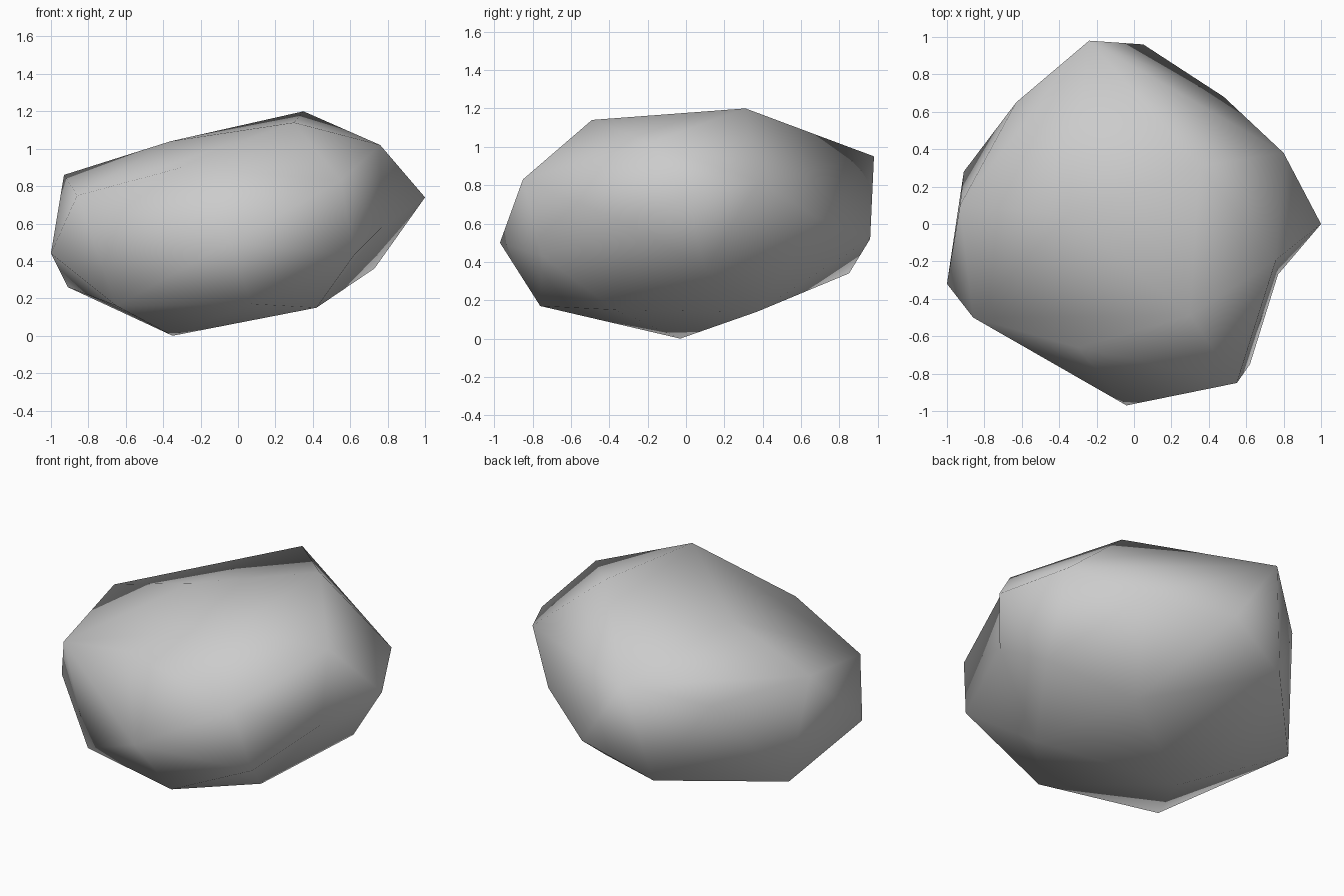
import bpy
import bmesh
from mathutils import Vector

# Remove the default object
default_cube = bpy.data.objects.get("Cube")
if default_cube:
    bpy.data.objects.remove(default_cube, do_unlink=True)


def flat_material(name, colour):
    material = bpy.data.materials.new(name)
    material.use_nodes = True
    material.diffuse_color = colour
    shader = material.node_tree.nodes["Principled BSDF"]
    shader.inputs["Base Color"].default_value = colour
    shader.inputs["Roughness"].default_value = 0.8
    return material


# Corners of the boulder, grouped from the crown down to the base
crown = [(.35, .31, 1.2), (.3, -.49, 1.14), (-.36, .05, 1.04), (.76, -.19, 1.02),
         (-.3, -.66, .9), (-.24, .98, .95), (-.93, .1, .86)]
shoulder = [(.55, -.85, .83), (.8, .38, .82), (-.63, .65, .8), (-.86, -.5, .75),
            (1, 0, .74), (.48, .68, .63)]
belly = [(.05, .96, .52), (-.04, -.97, .5), (-1, -.32, .44), (.62, -.75, .43),
         (.73, .1, .36), (-.37, .85, .34), (-.91, .28, .26)]
base = [(.07, -.76, .17), (-.65, -.56, .16), (.42, -.37, .15), (.3, .37, .14),
        (-.35, -.03, 0)]

# One corner is pushed in after the shell is wrapped, leaving a shallow hollow
hollow = Vector((.77, -.27, .58))
hollow_start = Vector((.93, -.33, .58))

# Wrap the corners in a faceted shell
bm = bmesh.new()
for corner in crown + shoulder + belly + base:
    bm.verts.new(corner)
hollow_vert = bm.verts.new(hollow_start)
bmesh.ops.convex_hull(bm, input=bm.verts[:])
hollow_vert.co = hollow

# Drop any corner that ended up inside the shell
loose = [v for v in bm.verts if not v.link_faces]
bmesh.ops.delete(bm, geom=loose, context='VERTS')
bmesh.ops.recalc_face_normals(bm, faces=bm.faces[:])
for face in bm.faces:
    face.smooth = True

# Boulder object with a single stone colour
mesh = bpy.data.meshes.new("boulder")
bm.to_mesh(mesh)
bm.free()
mesh.materials.append(flat_material("stone_grey", (.6, .6, .6, 1)))
boulder = bpy.data.objects.new("boulder", mesh)
bpy.context.collection.objects.link(boulder)
